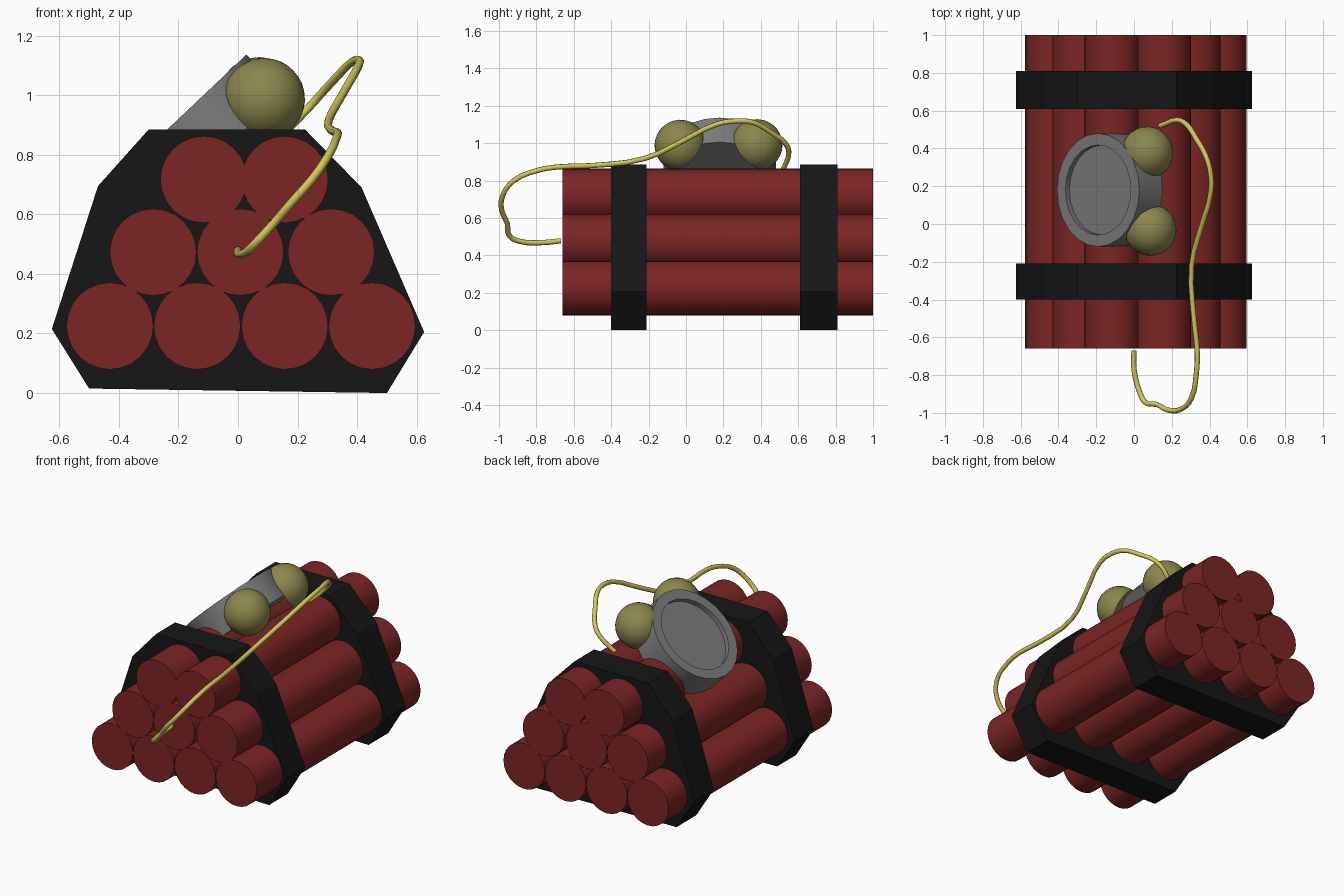
import bpy, bmesh, math
from mathutils import Vector, Matrix

if "Cube" in bpy.data.objects:
    bpy.data.objects.remove(bpy.data.objects["Cube"])


def material(name, color):
    m = bpy.data.materials.new(name)
    m.diffuse_color = (*color, 1)
    m.use_nodes = True
    m.node_tree.nodes["Principled BSDF"].inputs["Base Color"].default_value = m.diffuse_color
    return m


RED = material("red_paper", (0.2, 0.018, 0.018))
BLACK = material("black_tape", (0.008, 0.008, 0.008))
GREY = material("grey_metal", (0.2, 0.2, 0.2))
BRASS = material("brass", (0.26, 0.24, 0.075))
YELLOW = material("yellow_wire", (0.65, 0.58, 0.1))


def finish(name, bm, mat, smooth=True):
    bmesh.ops.recalc_face_normals(bm, faces=bm.faces[:])
    me = bpy.data.meshes.new(name)
    bm.to_mesh(me)
    bm.free()
    ob = bpy.data.objects.new(name, me)
    bpy.context.collection.objects.link(ob)
    me.materials.append(mat)
    if smooth:
        bpy.ops.object.select_all(action='DESELECT')
        ob.select_set(True)
        bpy.context.view_layer.objects.active = ob
        bpy.ops.object.shade_smooth_by_angle(angle=math.radians(35))
    return ob


def frame(origin, direction):
    return Matrix.Translation(origin) @ Vector(direction).to_track_quat('Z', 'Y').to_matrix().to_4x4()


# Stacked sticks: rows of four, three and two
rows = [(0.225, (-0.43, -0.137, 0.157, 0.45)),
        (0.473, (-0.285, 0.008, 0.313)),
        (0.717, (-0.115, 0.157))]
for z, xs in rows:
    for x in xs:
        bm = bmesh.new()
        bmesh.ops.create_cone(bm, cap_ends=True, segments=24, radius1=0.146, radius2=0.146, depth=1.66,
                              matrix=frame((x, 0.17, z), (0, 1, 0)))
        finish("stick", bm, RED)

# Two straps: one outline extruded along y
outline = [(-0.625, 0.215), (-0.50, 0.015), (0.50, 0.0), (0.625, 0.205),
           (0.415, 0.69), (0.225, 0.885), (-0.30, 0.885), (-0.47, 0.695)]
for name, y0, y1 in (("front_strap", -0.40, -0.21), ("back_strap", 0.61, 0.81)):
    bm = bmesh.new()
    face = bm.faces.new([bm.verts.new((x, y0, z)) for x, z in outline])
    ext = bmesh.ops.extrude_face_region(bm, geom=[face], use_keep_orig=True)
    bmesh.ops.translate(bm, vec=(0, y1 - y0, 0),
                        verts=[v for v in ext['geom'] if isinstance(v, bmesh.types.BMVert)])
    finish(name, bm, BLACK, smooth=False)

# Tilted round case with a recessed face
bm = bmesh.new()
normal = Vector((-0.69, 0, 0.73)).normalized()
depth = 0.18
centre = Vector((-0.19, 0.18, 0.93)) - normal * depth / 2
bmesh.ops.create_cone(bm, cap_ends=True, segments=24, radius1=0.30, radius2=0.30, depth=depth,
                      matrix=frame(centre, normal))
bm.normal_update()
front = max(bm.faces, key=lambda f: f.normal.dot(normal))
bmesh.ops.inset_region(bm, faces=[front], thickness=0.062)
bmesh.ops.inset_region(bm, faces=[front], thickness=0.0005, depth=-0.03)
finish("round_case", bm, GREY)

# Domed bells pointing away from the case
for name, pos, side in (("front_bell", (0.087, -0.03, 0.987), -1), ("back_bell", (0.07, 0.378, 0.99), 1)):
    bm = bmesh.new()
    bmesh.ops.create_uvsphere(bm, u_segments=24, v_segments=16, radius=0.138)
    bmesh.ops.bisect_plane(bm, geom=bm.verts[:] + bm.edges[:] + bm.faces[:], plane_co=(0, 0, -0.03),
                           plane_no=(0, 0, -1), clear_outer=True)
    bmesh.ops.holes_fill(bm, edges=[e for e in bm.edges if e.is_boundary], sides=0)
    bm.transform(frame(pos, (0.56, 0.64 * side, 0.53)))
    finish(name, bm, BRASS)

# Looping wire
path = [(0, -0.67, 0.478), (0, -0.77, 0.468), (0.03, -0.89, 0.475), (0.06, -0.945, 0.505),
        (0.12, -0.955, 0.57), (0.18, -0.985, 0.64), (0.25, -0.98, 0.72), (0.305, -0.92, 0.80),
        (0.33, -0.79, 0.855), (0.335, -0.68, 0.873), (0.317, -0.5, 0.88), (0.305, -0.22, 0.918),
        (0.355, -0.02, 1.01), (0.405, 0.16, 1.10), (0.405, 0.27, 1.118), (0.38, 0.36, 1.11),
        (0.33, 0.45, 1.06), (0.275, 0.53, 1.0), (0.23, 0.55, 0.95), (0.14, 0.52, 0.86)]
cu = bpy.data.curves.new("wire", 'CURVE')
cu.dimensions = '3D'
cu.bevel_depth = 0.014
cu.bevel_resolution = 2
cu.use_fill_caps = True
cu.resolution_u = 3
sp = cu.splines.new('BEZIER')
sp.bezier_points.add(len(path) - 1)
for p, co in zip(sp.bezier_points, path):
    p.co = co
    p.handle_left_type = p.handle_right_type = 'AUTO'
cu.materials.append(YELLOW)
bpy.context.collection.objects.link(bpy.data.objects.new("wire", cu))
